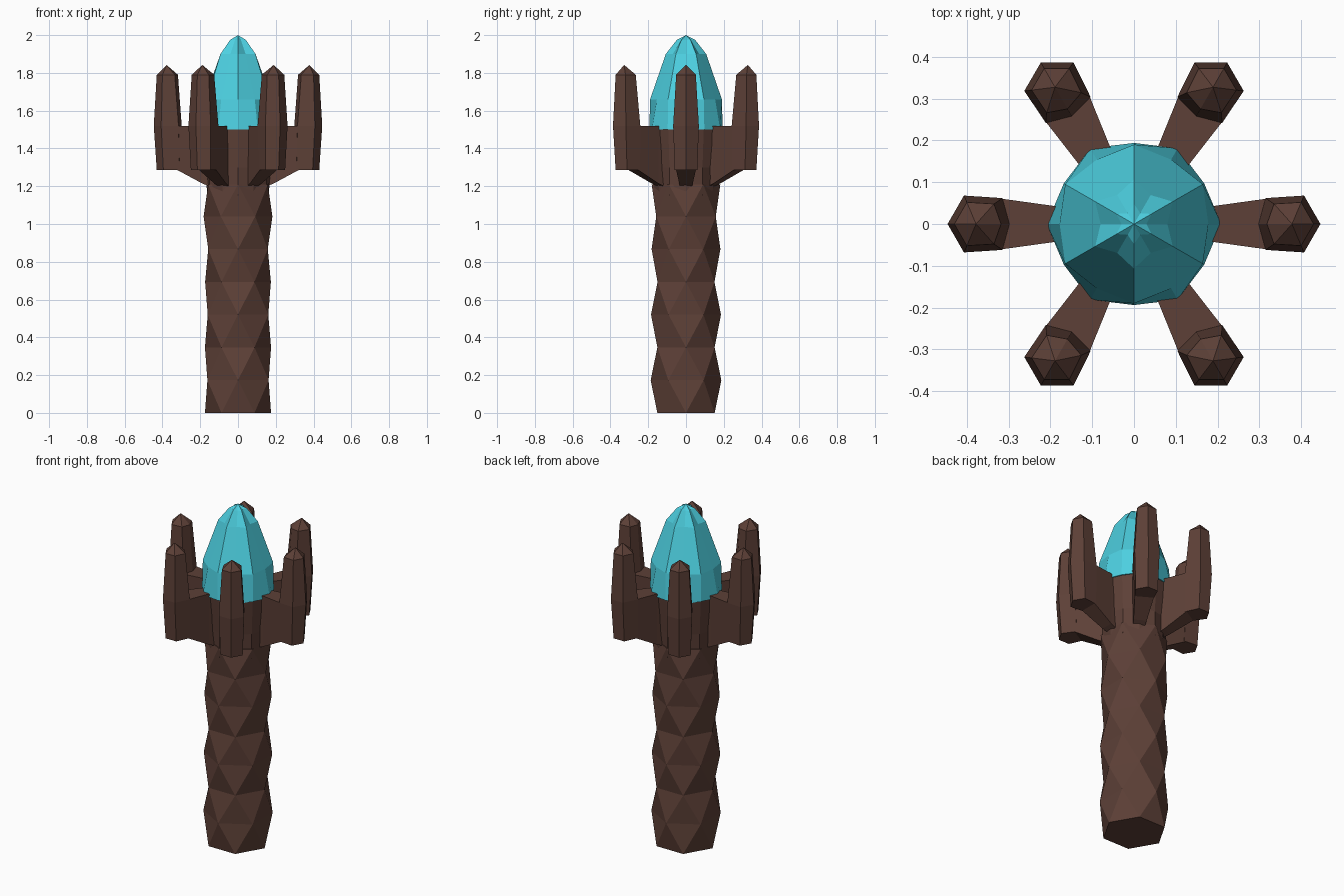
import bpy, bmesh, math
from mathutils import Matrix

if "Cube" in bpy.data.objects:
    bpy.data.objects.remove(bpy.data.objects["Cube"])


def material(name, rgb):
    m = bpy.data.materials.new(name)
    m.diffuse_color = (*rgb, 1)
    m.use_nodes = True
    m.node_tree.nodes["Principled BSDF"].inputs["Base Color"].default_value = m.diffuse_color
    return m


BARK = material("bark brown", (0.109, 0.051, 0.038))
CYAN = material("crystal cyan", (0.074, 0.631, 0.752))


def loft(bm, rings):
    """Skin a list of rings with equal point counts; a one-point ring is a tip."""
    vr = [[bm.verts.new(p) for p in r] for r in rings]
    n = len(vr[0])
    for a, b in zip(vr, vr[1:]):
        for i in range(n):
            j = (i + 1) % n
            if len(b) == 1:
                bm.faces.new((a[i], a[j], b[0]))
            else:
                bm.faces.new((a[i], a[j], b[j], b[i]))
    bm.faces.new(vr[0][::-1])
    if len(vr[-1]) > 1:
        bm.faces.new(vr[-1])


def finish(bm, name, mat):
    bmesh.ops.recalc_face_normals(bm, faces=bm.faces)
    me = bpy.data.meshes.new(name)
    bm.to_mesh(me)
    bm.free()
    me.materials.append(mat)
    ob = bpy.data.objects.new(name, me)
    bpy.context.collection.objects.link(ob)
    return ob


def polar(r, deg, z):
    a = math.radians(deg)
    return (r * math.cos(a), r * math.sin(a), z)


# trunk: stacked hexagons, every second one turned 30 degrees
bm = bmesh.new()
levels = [(0, .175), (.173, .187), (.347, .175), (.52, .185), (.693, .174),
          (.867, .182), (1.04, .182), (1.21, .182)]
rows = [[bm.verts.new(polar(r, 60 * i + 30 * (k % 2), z)) for i in range(6)]
        for k, (z, r) in enumerate(levels)]
for k, (a, b) in enumerate(zip(rows, rows[1:])):
    for i in range(6):
        j = (i + 1) % 6
        if k % 2 == 0:
            bm.faces.new((a[i], a[j], b[i]))
            bm.faces.new((a[j], b[j], b[i]))
        else:
            bm.faces.new((a[i], b[j], b[i]))
            bm.faces.new((a[i], a[j], b[j]))
bm.faces.new(rows[0][::-1])
bm.faces.new(rows[-1])
finish(bm, "trunk", BARK)


def twelve(z, even, odd):
    return [polar(odd if i % 2 else even, 30 * i, z) for i in range(12)]


# cup that holds the crystal
bm = bmesh.new()
loft(bm, [twelve(1.15, .16, .175), twelve(1.3, .18, .175), twelve(1.51, .205, .188)])
finish(bm, "cup", BARK)

# fluted crystal: grooves every 60 degrees, ridges between them
bm = bmesh.new()
loft(bm, [twelve(1.5, .209, .194), twelve(1.66, .178, .19), twelve(1.9, .08, .107),
          twelve(1.975, .03, .048), [(0, 0, 2)]])
finish(bm, "crystal", CYAN)


def finger_ring(z, outer, mid, hw, back, bhw, inner):
    return [(outer, 0, z), (mid, hw, z), (back, bhw, z), (inner, 0, z),
            (back, -bhw, z), (mid, -hw, z)]


def arm_ring(x, z0, z1, hb, ht):
    return [(x, -hb, z0), (x, hb, z0), (x, ht, z1), (x, -ht, z1)]


# six arms, each ending in an upright pointed finger
for k in range(6):
    bm = bmesh.new()
    loft(bm, [arm_ring(.13, 1.19, 1.51, .03, .038),
              arm_ring(.19, 1.215, 1.52, .036, .043),
              arm_ring(.32, 1.285, 1.52, .052, .061)])
    loft(bm, [finger_ring(1.285, .43, .395, .06, .31, .052, .295),
              finger_ring(1.52, .446, .407, .068, .315, .062, .298),
              finger_ring(1.79, .43, .4, .052, .335, .048, .318),
              [(.378, 0, 1.842)]])
    bm.transform(Matrix.Rotation(math.radians(60 * k), 4, 'Z'))
    finish(bm, f"arm_{k + 1}", BARK)
